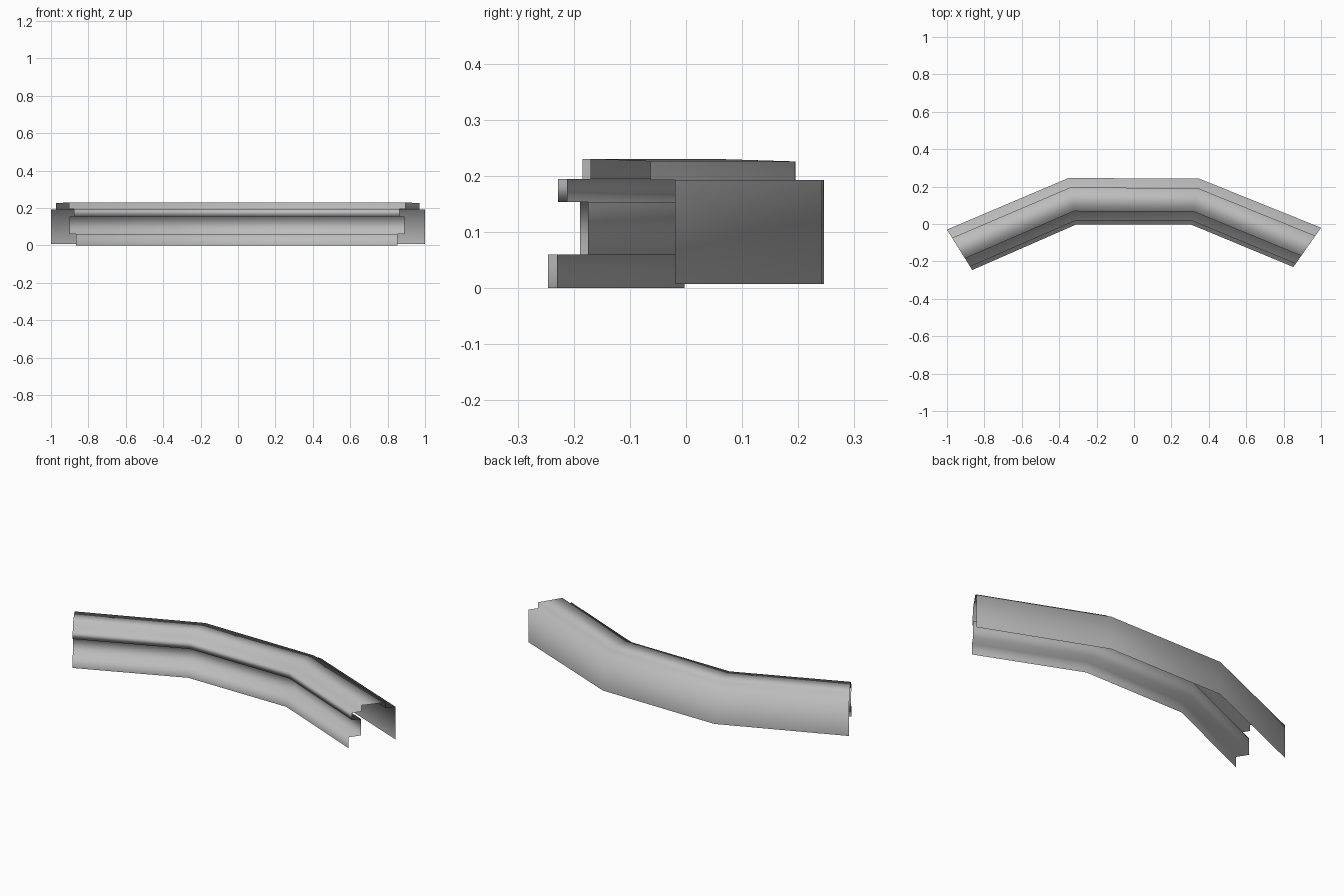
import bpy
import bmesh
from mathutils import Vector

cube = bpy.data.objects.get("Cube")
if cube:
    bpy.data.objects.remove(cube, do_unlink=True)

# Plain grey material
grey = bpy.data.materials.new("plain grey")
grey.use_nodes = True
colour = (0.5, 0.5, 0.5, 1)
grey.diffuse_color = colour
grey.node_tree.nodes["Principled BSDF"].inputs["Base Color"].default_value = colour

# Stepped open section: (share of depth from front to back, height)
profile = [(1, 0.008), (1, 0.193), (0.796, 0.193), (0.796, 0.226),
           (0.286, 0.23), (0.286, 0.195), (0.084, 0.195), (0.084, 0.154),
           (0.265, 0.154), (0.265, 0.06), (0, 0.06), (0, 0)]

# Mitred stations along the bend: front point, back point
stations = [((-0.865, -0.246), (-1, -0.03)),
            ((-0.31, -0.003), (-0.35, 0.246)),
            ((0.305, -0.003), (0.35, 0.242)),
            ((0.852, -0.23), (1, -0.02))]


def sweep(name, section, path, material):
    """Skin an open section across the mitred stations."""
    bm = bmesh.new()
    rows = []
    for front, back in path:
        row = []
        for depth, height in section:
            p = Vector(front).lerp(Vector(back), depth)
            row.append(bm.verts.new((p.x, p.y, height)))
        rows.append(row)
    for a, b in zip(rows, rows[1:]):
        for j in range(len(section) - 1):
            face = bm.faces.new((a[j], a[j + 1], b[j + 1], b[j]))
            face.smooth = True
    mesh = bpy.data.meshes.new(name)
    bm.to_mesh(mesh)
    bm.free()
    mesh.materials.append(material)
    obj = bpy.data.objects.new(name, mesh)
    bpy.context.collection.objects.link(obj)
    return obj


# Bent hollow trim, open underneath and at both ends
sweep("curved_trim", profile, stations, grey)
